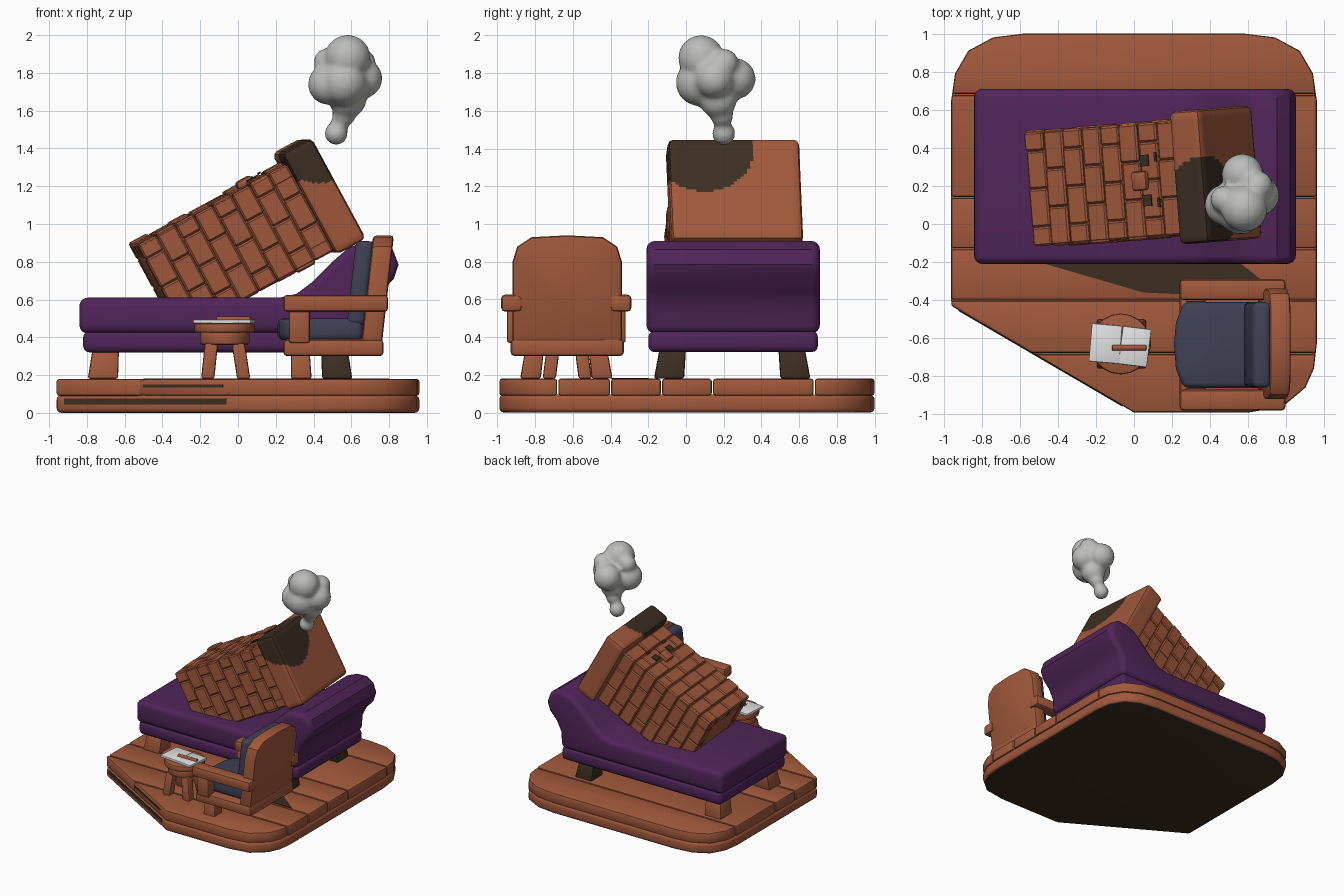
import bpy, bmesh, math, random
from mathutils import Matrix, Vector

if "Cube" in bpy.data.objects:
    bpy.data.objects.remove(bpy.data.objects["Cube"])

random.seed(4)


def material(name, rgb):
    m = bpy.data.materials.new(name)
    m.diffuse_color = (*rgb, 1)
    m.use_nodes = True
    m.node_tree.nodes["Principled BSDF"].inputs["Base Color"].default_value = m.diffuse_color
    return m


BRICK = material("brick", (0.36, 0.10, 0.045))
PURPLE = material("purple", (0.082, 0.018, 0.10))
NAVY = material("navy", (0.05, 0.054, 0.092))
DARK = material("soot", (0.046, 0.027, 0.016))
GREY = material("smoke", (0.5, 0.5, 0.485))
WHITE = material("paper", (0.76, 0.76, 0.76))


def finish(name, bm, mats, bevel=0.0, seg=2, rule=None, cuts=0, matrix=None):
    """Bevel sharp edges, colour faces by rule, make a smooth-by-angle object."""
    bmesh.ops.recalc_face_normals(bm, faces=bm.faces)
    if bevel:
        sharp = [e for e in bm.edges if len(e.link_faces) == 2 and e.calc_face_angle(0) > math.radians(40)]
        bmesh.ops.bevel(bm, geom=sharp, offset=bevel, segments=seg, profile=0.5,
                        affect='EDGES', clamp_overlap=True)
    if cuts:
        bmesh.ops.subdivide_edges(bm, edges=[e for e in bm.edges if e.calc_length() > 0.09],
                                  cuts=cuts, use_grid_fill=True)
    if matrix:
        bm.transform(matrix)
    bm.normal_update()
    if rule:
        for f in bm.faces:
            f.material_index = int(rule(f))
    me = bpy.data.meshes.new(name)
    bm.to_mesh(me)
    bm.free()
    for m in mats:
        me.materials.append(m)
    ob = bpy.data.objects.new(name, me)
    bpy.context.collection.objects.link(ob)
    bpy.ops.object.select_all(action='DESELECT')
    ob.select_set(True)
    bpy.context.view_layer.objects.active = ob
    bpy.ops.object.shade_smooth_by_angle(angle=math.radians(35))
    return ob


def add_box(bm, lo, hi):
    lo, hi = Vector(lo), Vector(hi)
    bmesh.ops.create_cube(bm, size=1, matrix=Matrix.Translation((lo + hi) / 2) @ Matrix.Diagonal((*(hi - lo), 1)))


def box(name, lo, hi, mat, bevel=0.0, seg=2, **kw):
    bm = bmesh.new()
    add_box(bm, lo, hi)
    return finish(name, bm, [mat], bevel, seg, **kw)


def leg(name, top, bottom, half_top, half_bottom, mat):
    bm = bmesh.new()
    bmesh.ops.create_cube(bm, size=2)
    for v in bm.verts:
        c, h = (top, half_top) if v.co.z > 0 else (bottom, half_bottom)
        v.co = (c[0] + v.co.x * h, c[1] + v.co.y * h, c[2])
    return finish(name, bm, [mat], 0.012)


def prism_mesh(pts, axis, lo, hi):
    place = {'x': lambda p, t: (t, p[0], p[1]), 'y': lambda p, t: (p[0], t, p[1]),
             'z': lambda p, t: (p[0], p[1], t)}[axis]
    bm = bmesh.new()
    face = bm.faces.new([bm.verts.new(place(p, lo)) for p in pts])
    ext = bmesh.ops.extrude_face_region(bm, geom=[face])
    bmesh.ops.translate(bm, vec=place((0, 0), hi - lo),
                        verts=[g for g in ext['geom'] if isinstance(g, bmesh.types.BMVert)])
    return bm


# Base: lower slab with dark underside, upper layer of planks
outline = [(-0.96, -0.43), (0, -0.99), (0.6, -0.99), (0.78, -0.96), (0.9, -0.86), (0.945, -0.76), (0.96, -0.63),
           (0.96, 0.65), (0.94, 0.79), (0.87, 0.91), (0.74, 0.98), (0.58, 1.0), (-0.58, 1.0), (-0.74, 0.98),
           (-0.87, 0.91), (-0.94, 0.79), (-0.96, 0.65)]
finish("base_slab", prism_mesh(outline, 'z', 0, 0.095), [BRICK, DARK], 0.025, 3,
       rule=lambda f: f.normal.z < -0.9)
edges = [-1.1, -0.68, -0.4, -0.13, 0.14, 0.68, 1.1]
for i, (a, b) in enumerate(zip(edges, edges[1:])):
    bm = prism_mesh(outline, 'z', 0.09, 0.18)
    for y, n in ((a + 0.003, -1), (b - 0.003, 1)):
        r = bmesh.ops.bisect_plane(bm, geom=bm.verts[:] + bm.edges[:] + bm.faces[:], plane_co=(0, y, 0),
                                   plane_no=(0, n, 0), clear_outer=True)
        rim = [g for g in r['geom_cut'] if isinstance(g, bmesh.types.BMEdge)]
        if rim:
            bmesh.ops.holes_fill(bm, edges=rim)
    finish(f"base_plank_{i}", bm, [BRICK], 0.014, 2)

# Dark stains on the floor and on the cut front edge
finish("floor_stain", prism_mesh([(-0.5, -0.2), (0.05, -0.36), (0.8, -0.395), (0.55, -0.2)], 'z', 0.178, 0.183), [DARK])
d = Vector((0.96, -0.56, 0)).normalized()
for i, (x0, x1, z0, z1) in enumerate([(-0.92, -0.06, 0.045, 0.075), (-0.5, -0.08, 0.135, 0.15)]):
    bm = bmesh.new()
    add_box(bm, ((x0 + 0.96) / d.x, -0.004, z0), ((x1 + 0.96) / d.x, 0.004, z1))
    finish(f"edge_stain_{i}", bm, [DARK],
           matrix=Matrix.Translation((-0.96, -0.43, 0)) @ Matrix.Rotation(math.atan2(d.y, d.x), 4, 'Z'))

# Couch
box("couch_frame", (-0.82, -0.2, 0.32), (0.71, 0.7, 0.435), PURPLE, 0.035, 3)
couch = [(-0.84, 0.42), (-0.84, 0.61), (0.22, 0.61), (0.31, 0.63), (0.39, 0.69), (0.5, 0.8), (0.58, 0.87),
         (0.66, 0.905), (0.75, 0.91), (0.82, 0.865), (0.85, 0.785), (0.825, 0.71), (0.76, 0.64), (0.72, 0.56),
         (0.71, 0.42)]
finish("couch_cushion", prism_mesh(couch, 'y', -0.21, 0.71), [PURPLE], 0.045, 4)
for i, (x, sx, mat) in enumerate([(-0.7, -1, BRICK), (0.51, 1, DARK)]):
    for j, (y, sy) in enumerate([(-0.07, -1), (0.56, 1)]):
        leg(f"couch_leg_{i}{j}", (x, y, 0.34), (x + 0.015 * sx, y + 0.02 * sy, 0.18), 0.07, 0.08, mat)

# Chimney lying on the couch: local x runs along it, local z faces up
lie = (Matrix.Translation((-0.555, 0.18, 0.89)) @ Matrix.Rotation(math.radians(4.5), 4, 'Z')
       @ Matrix.Rotation(math.radians(-28.5), 4, 'Y'))
box("chimney_core", (0.004, -0.288, -0.52), (0.95, 0.288, -0.012), BRICK, 0.02, matrix=lie)
bm = bmesh.new()
rows, pitch = 8, 0.9 / 8
for i in range(rows):
    x0, x1 = i * pitch + 0.001, (i + 1) * pitch - 0.001
    ys = [-0.3, -0.1, 0.1, 0.3] if i % 2 else [-0.3, -0.2, 0, 0.2, 0.3]
    for a, b in zip(ys, ys[1:]):
        k, m = random.uniform(-0.006, 0.01), random.uniform(-0.006, 0.01)
        add_box(bm, (x0, a + 0.001, -0.08), (x1, b - 0.001, k))
        add_box(bm, (x0, a + 0.001, -0.53 - m), (x1, b - 0.001, -0.45))
    zs = [-0.525, -0.35, -0.17, -0.005] if i % 2 else [-0.525, -0.43, -0.26, -0.09, -0.005]
    for a, b in zip(zs, zs[1:]):
        for s in (-1, 1):
            w = 0.3 + random.uniform(-0.004, 0.012)
            ends = sorted((s * 0.2, s * w))
            add_box(bm, (x0, ends[0], a + 0.001), (x1, ends[1], b - 0.001))
finish("chimney_bricks", bm, [BRICK], 0.009, 1, matrix=lie)

# Chimney cap with a round soot patch
soot = Vector((0.41, 0.09, 1.42))
bm = bmesh.new()
add_box(bm, (0.9, -0.35, -0.55), (1.08, 0.35, 0.06))
finish("chimney_cap", bm, [BRICK, DARK], 0.03, 2, cuts=34, matrix=lie,
       rule=lambda f: (f.calc_center_median() - soot).length < 0.275)

# Face: eyes, brows and a brick nose
for s in (-1, 1):
    box(f"eye_{s}", (0.685, s * 0.105 - 0.03, 0.006), (0.735, s * 0.105 + 0.03, 0.014), DARK, matrix=lie)
    box(f"brow_{s}", (0.77, s * 0.12 - 0.025, 0.006), (0.785, s * 0.12 + 0.025, 0.014), DARK, matrix=lie)
box("nose", (0.63, -0.05, -0.02), (0.72, 0.05, 0.03), BRICK, 0.015, matrix=lie)

# Smoke: merged puffs
bm = bmesh.new()
for x, y, z, r in [(0.58, 0.08, 1.88, 0.122), (0.48, 0.1, 1.74, 0.11), (0.66, 0.15, 1.77, 0.105),
                   (0.57, 0.26, 1.77, 0.11), (0.56, 0.07, 1.75, 0.125), (0.58, 0.17, 1.66, 0.1),
                   (0.47, 0.13, 1.86, 0.07), (0.65, 0.2, 1.85, 0.08), (0.56, 0.19, 1.575, 0.062),
                   (0.535, 0.195, 1.53, 0.045), (0.52, 0.2, 1.48, 0.062)]:
    bmesh.ops.create_icosphere(bm, subdivisions=3, radius=r, matrix=Matrix.Translation((x, y, z)))
smoke = finish("smoke", bm, [GREY])
rm = smoke.modifiers.new("merge", 'REMESH')
rm.mode, rm.voxel_size, rm.use_smooth_shade = 'VOXEL', 0.016, True
sm = smoke.modifiers.new("soften", 'SMOOTH')
sm.factor, sm.iterations = 0.5, 4

# Armchair
box("chair_base", (0.24, -0.93, 0.3), (0.77, -0.33, 0.39), BRICK, 0.02)
back = [(-0.92, 0.3), (-0.34, 0.3), (-0.34, 0.8), (-0.365, 0.88), (-0.44, 0.93), (-0.63, 0.94), (-0.82, 0.93),
        (-0.895, 0.88), (-0.92, 0.8)]
bm = prism_mesh(back, 'x', 0.645, 0.755)
for v in bm.verts:
    v.co.x += (v.co.z - 0.3) * 0.11
finish("chair_back", bm, [BRICK], 0.02)
bm = bmesh.new()
add_box(bm, (0.575, -0.86, 0.46), (0.67, -0.41, 0.91))
for v in bm.verts:
    v.co.x += (v.co.z - 0.46) * 0.11
finish("back_cushion", bm, [NAVY], 0.03, 3)
seat = [(0.66, -0.86), (0.66, -0.41), (0.26, -0.41), (0.22, -0.52), (0.21, -0.63), (0.22, -0.76), (0.26, -0.86)]
finish("seat_cushion", prism_mesh(seat, 'z', 0.385, 0.5), [NAVY], 0.03, 3)
for s in (-1, 1):
    y = -0.635 + s * 0.29
    box(f"chair_arm_{s}", (0.24, y - 0.055, 0.535), (0.795, y + 0.055, 0.625), BRICK, 0.02)
    box(f"arm_post_{s}", (0.27, y - 0.045 - s * 0.02, 0.37), (0.38, y + 0.045 - s * 0.02, 0.55), BRICK, 0.012)
    leg(f"chair_leg_{s}", (0.33, -0.635 + s * 0.17, 0.32), (0.335, -0.635 + s * 0.19, 0.18), 0.05, 0.055, BRICK)

# Side table
for name, r, z0, z1 in [("table_top", 0.16, 0.425, 0.475), ("table_apron", 0.13, 0.36, 0.43)]:
    bm = bmesh.new()
    bmesh.ops.create_cone(bm, cap_ends=True, segments=20, radius1=r, radius2=r, depth=z1 - z0,
                          matrix=Matrix.Translation((-0.07, -0.63, (z0 + z1) / 2)))
    finish(name, bm, [BRICK], 0.012)
for i in range(4):
    a = math.radians(45 + 90 * i)
    c, s = math.cos(a), math.sin(a)
    leg(f"table_leg_{i}", (-0.07 + 0.1 * c, -0.63 + 0.1 * s, 0.37), (-0.065 + 0.135 * c, -0.63 + 0.135 * s, 0.18),
        0.035, 0.035, BRICK)

# Notepad and pencil
for i, (x0, x1, tilt) in enumerate([(-0.16, 0.0, -5), (0.0, 0.15, -7)]):
    box(f"notepad_page_{i}", (x0, -0.1, 0), (x1, 0.1, 0.02), WHITE, 0.004,
        matrix=Matrix.Translation((-0.07, -0.635, 0.474)) @ Matrix.Rotation(math.radians(tilt), 4, 'Z'))
bm = bmesh.new()
bmesh.ops.create_cone(bm, cap_ends=True, segments=8, radius1=0.016, radius2=0.016, depth=0.18,
                      matrix=Matrix.Translation((-0.025, -0.65, 0.496)) @ Matrix.Rotation(math.pi / 2, 4, 'Y'))
finish("pencil", bm, [BRICK], 0.004)
